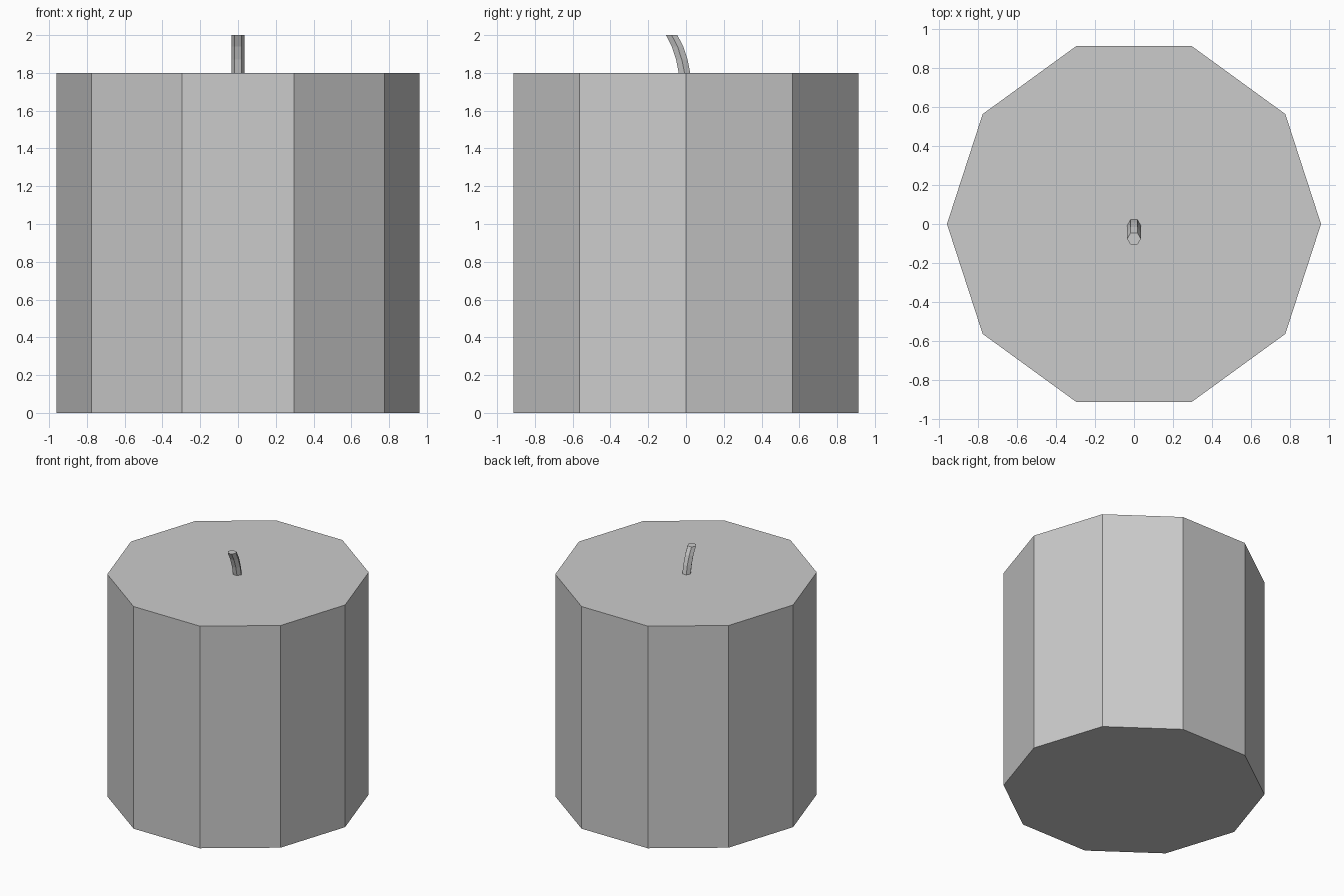
import bpy, bmesh
from math import cos, sin, tau

if "Cube" in bpy.data.objects:
    bpy.data.objects.remove(bpy.data.objects["Cube"])


def loft(name, sides, radius, path):
    """Stack level polygon rings along a list of (y, z) centres and cap both ends."""
    bm = bmesh.new()
    rings = [[bm.verts.new((radius * cos(tau * i / sides),
                            y + radius * sin(tau * i / sides), z))
              for i in range(sides)] for y, z in path]
    for low, high in zip(rings, rings[1:]):
        for i in range(sides):
            j = (i + 1) % sides
            bm.faces.new((low[i], low[j], high[j], high[i]))
    bm.faces.new(rings[0][::-1])
    bm.faces.new(rings[-1])
    mesh = bpy.data.meshes.new(name)
    bm.to_mesh(mesh)
    bm.free()
    obj = bpy.data.objects.new(name, mesh)
    bpy.context.collection.objects.link(obj)
    return obj


# Ten-sided wax body
loft("candle_body", 10, 0.96, [(0, 0), (0, 1.8)])

# Six-sided wick, bending towards the front, rooted just inside the wax
loft("wick", 6, 0.035, [(-0.004, 1.78), (-0.008, 1.8), (-0.022, 1.87),
                        (-0.045, 1.94), (-0.076, 2.0)])
